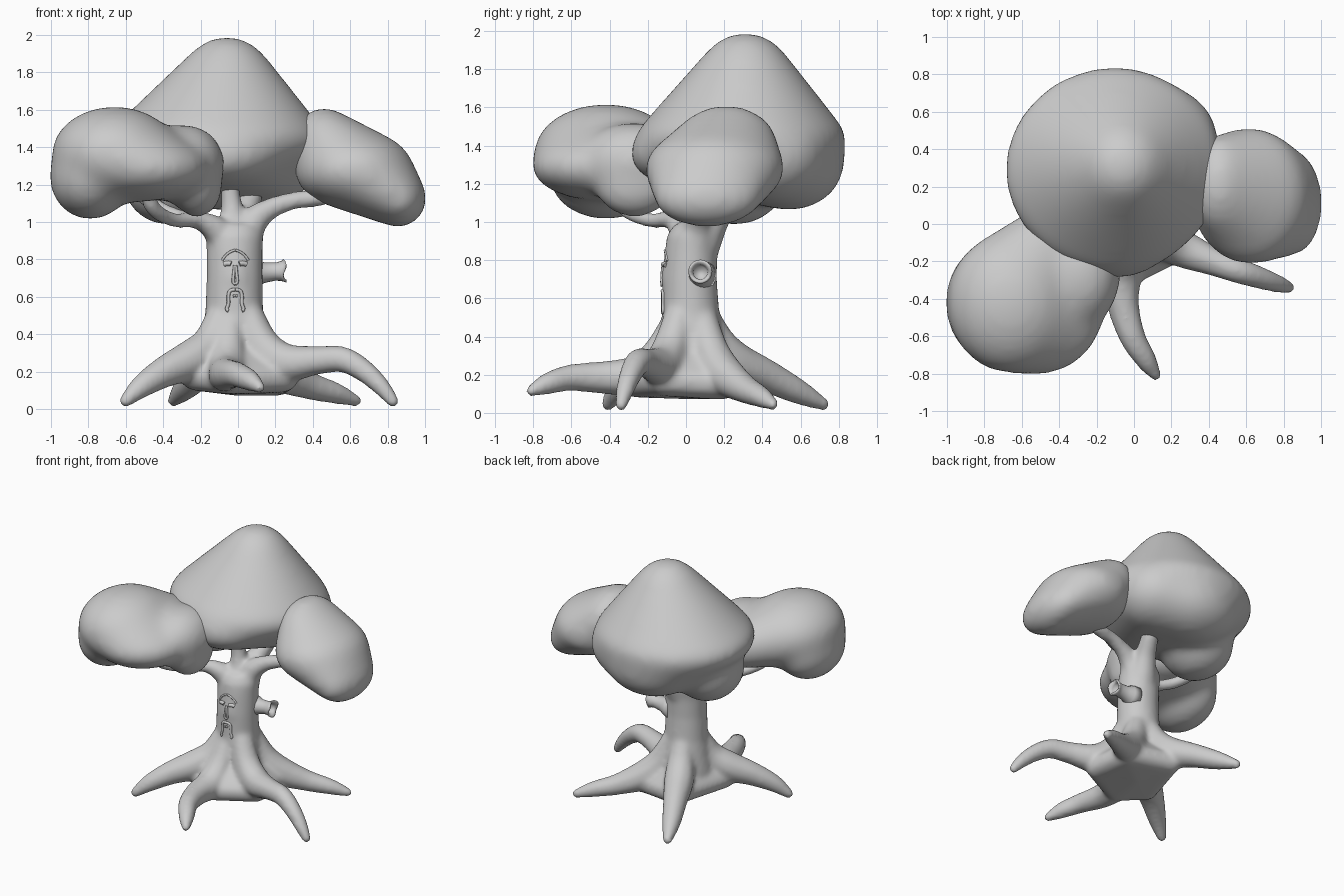
import bpy, bmesh, math
from mathutils import Vector, Matrix
from mathutils.bvhtree import BVHTree

if "Cube" in bpy.data.objects:
    bpy.data.objects.remove(bpy.data.objects["Cube"])


def add_ball(bm, c, r, sub=2):
    m = Matrix.Translation(c) @ Matrix.Diagonal((*r, 1))
    bmesh.ops.create_icosphere(bm, subdivisions=sub, radius=1, matrix=m)


def add_taut(bm, balls, sub=3):
    """Convex skin stretched around several balls (centre, half sizes)."""
    tmp = bmesh.new()
    for c, r in balls:
        add_ball(tmp, c, r, sub)
    skin = bmesh.new()
    for v in tmp.verts:
        skin.verts.new(v.co)
    tmp.free()
    bmesh.ops.convex_hull(skin, input=skin.verts[:])
    bmesh.ops.delete(skin, geom=[v for v in skin.verts if not v.link_faces], context='VERTS')
    me = bpy.data.meshes.new("skin")
    skin.to_mesh(me)
    skin.free()
    bm.from_mesh(me)
    bpy.data.meshes.remove(me)


def add_limb(bm, pts, steps=7):
    """Overlapping balls along a smooth path of (x, y, z, radius)."""
    p = [Vector(q) for q in pts]
    p = [2 * p[0] - p[1]] + p + [2 * p[-1] - p[-2]]
    for i in range(1, len(p) - 2):
        a, b, c, d = p[i - 1:i + 3]
        for k in range(steps + (i == len(p) - 3)):
            t = k / steps
            q = 0.5 * (2 * b + (c - a) * t + (2 * a - 5 * b + 4 * c - d) * t * t
                       + (3 * b - a - 3 * c + d) * t ** 3)
            r = max(q[3], 0.02)
            add_ball(bm, q[:3], (r, r, r))


def add_rings(bm, rings, n=32):
    """Closed loft through rings given as lists of n points."""
    loops = [[bm.verts.new(p) for p in ring] for ring in rings]
    for a, b in zip(loops, loops[1:]):
        for i in range(n):
            j = (i + 1) % n
            bm.faces.new((a[i], a[j], b[j], b[i]))
    bm.faces.new(loops[0][::-1])
    bm.faces.new(loops[-1])


def make(name, bm, voxel=None, smooth=0):
    bmesh.ops.recalc_face_normals(bm, faces=bm.faces)
    me = bpy.data.meshes.new(name)
    bm.to_mesh(me)
    bm.free()
    ob = bpy.data.objects.new(name, me)
    bpy.context.collection.objects.link(ob)
    me.shade_smooth()
    if voxel:
        m = ob.modifiers.new("fuse", 'REMESH')
        m.mode, m.voxel_size, m.use_smooth_shade = 'VOXEL', voxel, True
        s = ob.modifiers.new("soften", 'SMOOTH')
        s.factor, s.iterations = 0.5, smooth
    return ob


# Trunk: height, centre x, centre y, half widths
bm = bmesh.new()
sections = [(.1, .01, .02, .19, .2), (.2, 0, .02, .22, .22),
            (.29, -.01, .025, .205, .195), (.39, -.018, .03, .178, .168), (.52, -.02, .025, .155, .15),
            (.7, -.018, .02, .15, .142), (.85, -.018, .027, .15, .138), (.93, -.018, .04, .155, .14),
            (.99, -.01, .06, .13, .12)]
N = 32
add_rings(bm, [[(cx + rx * math.cos(2 * math.pi * i / N), cy + ry * math.sin(2 * math.pi * i / N), z)
                for i in range(N)] for z, cx, cy, rx, ry in sections], N)
add_ball(bm, (-.015, -.075, .7), (.085, .055, .16))  # face swelling

# Webs spanning neighbouring roots at the foot
feet = [(.25, -.12, .17), (.22, .2, .15), (-.11, .27, .17), (-.24, -.14, .18), (-.05, -.27, .16)]
for a, b in zip(feet, feet[1:] + feet[:1]):
    add_taut(bm, [(a, (.075, .075, .08)), (b, (.075, .075, .08)), ((0, .03, .16), (.09, .09, .09)),
                  ((-.015, .03, .37), (.1, .1, .1))], 2)

# Roots
for path in [
    [(.05, -.03, .5, .09), (.13, -.08, .34, .1), (.25, -.13, .25, .105), (.42, -.2, .26, .08),
     (.56, -.25, .265, .072), (.68, -.29, .2, .062), (.77, -.32, .115, .05), (.83, -.34, .04, .035)],
    [(-.04, -.03, .5, .085), (-.055, -.14, .3, .1), (-.06, -.26, .2, .105), (-.06, -.42, .185, .09),
     (-.01, -.6, .185, .073), (.06, -.72, .155, .06), (.117, -.81, .115, .033)],
    [(-.08, -.02, .5, .09), (-.15, -.09, .35, .1), (-.25, -.16, .265, .11), (-.39, -.26, .2, .088),
     (-.51, -.35, .125, .066), (-.6, -.41, .045, .038)],
    [(.04, .08, .5, .085), (.12, .13, .32, .1), (.21, .19, .21, .11), (.37, .3, .13, .08),
     (.52, .39, .085, .06), (.63, .455, .045, .035)],
    [(-.04, .08, .52, .09), (-.07, .16, .37, .1), (-.12, .26, .265, .11), (-.2, .42, .195, .09),
     (-.28, .58, .115, .07), (-.345, .72, .045, .037)],
]:
    add_limb(bm, path)

# Branches reaching into the crowns
for path in [
    [(-.05, .03, .86, .1), (-.12, -.02, .96, .075), (-.22, -.08, 1.01, .05), (-.34, -.19, 1.01, .042),
     (-.45, -.32, 1.07, .045), (-.5, -.38, 1.2, .045)],
    [(-.25, -.1, 1.01, .04), (-.4, -.02, 1.06, .045), (-.52, .1, 1.15, .045)],
    [(.02, .05, .88, .105), (.08, .06, 1.0, .08), (.17, .08, 1.07, .06), (.3, .1, 1.115, .05),
     (.45, .12, 1.135, .05), (.6, .14, 1.2, .045)],
    [(-.02, .05, .9, .11), (-.03, .06, 1.04, .07), (-.04, .06, 1.15, .055), (-.05, .05, 1.32, .055)],
    [(0, .08, .88, .105), (.03, .16, 1.03, .08), (.07, .26, 1.14, .065), (.1, .35, 1.28, .06)],
]:
    add_limb(bm, path)
trunk = make("trunk_with_roots_and_branches", bm, .014, 18)

# Broken hollow branch stub
bm = bmesh.new()
stub = [(.06, .085), (.11, .072), (.14, .055), (.2, .048), (.23, .053), (.25, .063), (.252, .05),
        (.23, .038), (.19, .033)]
add_rings(bm, [[(x + (.008 * math.sin(3 * 2 * math.pi * i / 20) if x > .24 else 0),
                 .075 + r * math.cos(2 * math.pi * i / 20),
                 .715 + .1 * x + r * math.sin(2 * math.pi * i / 20)) for i in range(20)]
               for x, r in stub], 20)
make("branch_stub", bm)

# Leaf crowns: balls wrapped in one taut skin, then loose lobes; (centre, half sizes)
crowns = {
    "crown_top": ([((-.06, .31, 1.67), (.28, .28, .325)), ((-.11, .29, 1.44), (.585, .55, .22)),
                   ((-.09, -.04, 1.36), (.3, .255, .17)), ((.17, .44, 1.35), (.28, .29, .25)),
                   ((-.08, .54, 1.31), (.36, .29, .25))],
                  [((-.37, .25, 1.22), (.25, .28, .24))]),
    "crown_left": ([((-.66, -.42, 1.36), (.34, .38, .26)), ((-.51, -.44, 1.29), (.36, .37, .18)),
                    ((-.42, -.05, 1.29), (.18, .18, .16))],
                   [((-.79, -.42, 1.24), (.22, .3, .23)), ((-.29, -.27, 1.31), (.22, .29, .215)),
                    ((-.22, -.27, 1.19), (.14, .21, .17))]),
    "crown_right": ([((.46, .21, 1.41), (.175, .27, .205)), ((.62, .15, 1.28), (.32, .37, .215)),
                     ((.86, .11, 1.125), (.15, .28, .155))], []),
}
for name, (core, lobes) in crowns.items():
    bm = bmesh.new()
    add_taut(bm, core, 4)
    for c, r in lobes:
        add_ball(bm, c, r, 4)
    make(name, bm, .025, 36)

# Carved face, laid onto the bark
dg = bpy.context.evaluated_depsgraph_get()
bark = BVHTree.FromObject(trunk, dg)
CX = -.015


def face_line(name, pts, r, closed=False):
    cu = bpy.data.curves.new(name, 'CURVE')
    cu.dimensions, cu.bevel_depth, cu.bevel_resolution = '3D', r, 2
    cu.use_fill_caps = True
    cu.resolution_u = 4
    for side in (-1, 1):
        sp = cu.splines.new('NURBS')
        sp.points.add(len(pts) - 1)
        sp.order_u, sp.use_endpoint_u, sp.use_cyclic_u = 3, not closed, closed
        for q, (x, z) in zip(sp.points, pts):
            hit = bark.ray_cast(Vector((CX + side * x, -1, z)), Vector((0, 1, 0)))[0]
            q.co = (CX + side * x, (hit.y if hit else -.11) - .002, z, 1)
    bpy.context.collection.objects.link(bpy.data.objects.new(name, cu))


face_line("brow", [(0, .85), (.045, .84), (.07, .795)], .007)
face_line("eyes", [(.022, .776), (.04, .783), (.06, .774)], .014)
face_line("nose", [(.003, .768), (.006, .74), (.012, .69), (.01, .672), (0, .668)], .008)
face_line("moustache", [(0, .638), (.028, .64), (.038, .605), (.034, .56), (.05, .532), (.036, .525)], .0095)
face_line("mouth", [(0, .607), (.012, .604)], .007)
